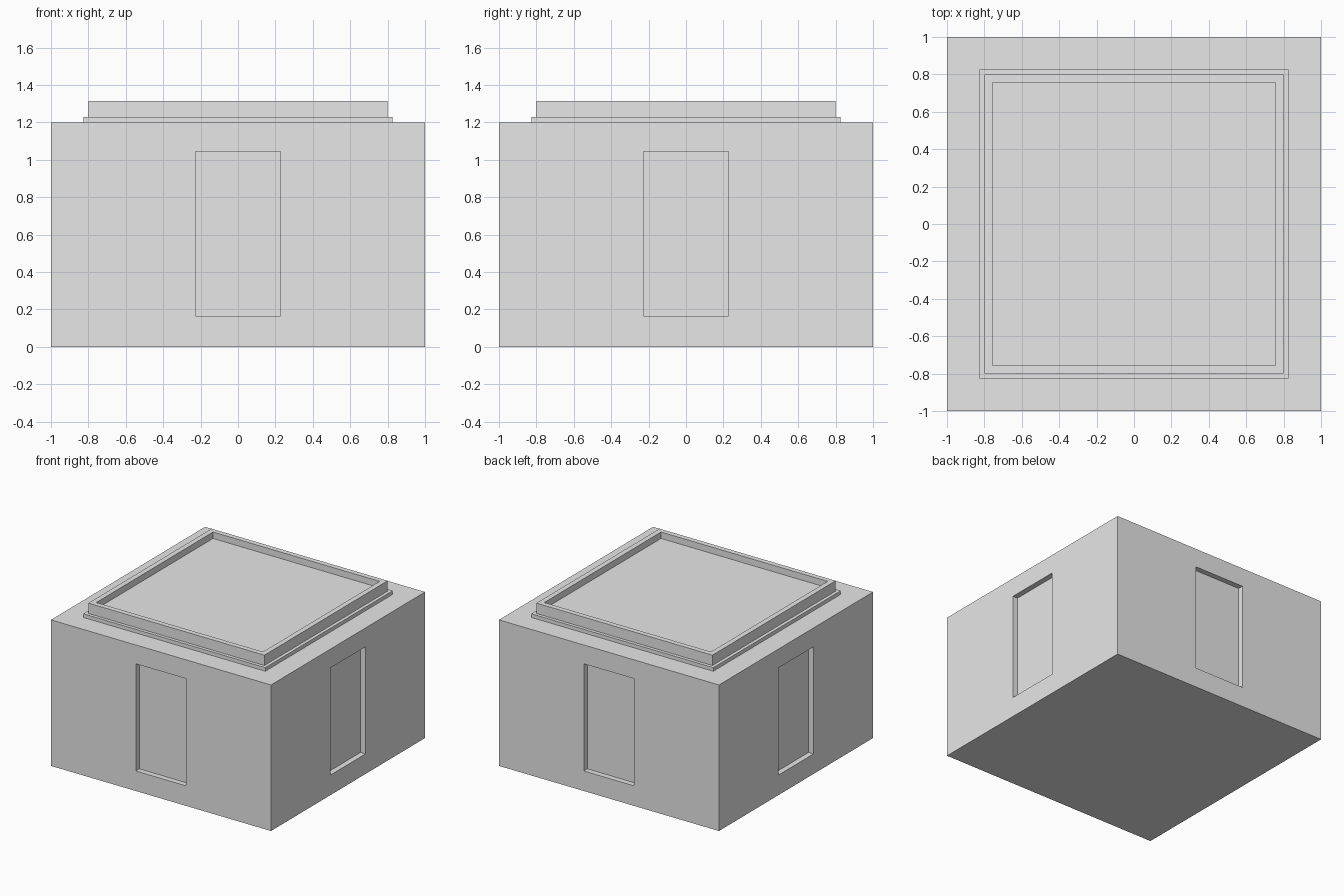
import bpy
import bmesh
from mathutils import Vector

cube = bpy.data.objects.get("Cube")
if cube:
    bpy.data.objects.remove(cube, do_unlink=True)

BODY_TOP = 1.2
LEDGE_TOP = 1.23
RIM_TOP = 1.315
ROOF_DEPTH = 0.053
NICHE_HALF = 0.228
NICHE_LOW, NICHE_HIGH = 0.165, 1.045
NICHE_DEPTH = 0.045

# One plain grey material
grey = bpy.data.materials.new("plain_grey")
grey.use_nodes = True
colour = (0.8, 0.8, 0.8, 1)
grey.diffuse_color = colour
grey.node_tree.nodes["Principled BSDF"].inputs["Base Color"].default_value = colour


def box(half, low, high):
    """Square block as a bmesh."""
    bm = bmesh.new()
    bmesh.ops.create_cube(bm, size=2)
    for v in bm.verts:
        v.co = (v.co.x * half, v.co.y * half, high if v.co.z > 0 else low)
    return bm


def finish(bm, name):
    bm.normal_update()
    mesh = bpy.data.meshes.new(name)
    bm.to_mesh(mesh)
    bm.free()
    mesh.materials.append(grey)
    obj = bpy.data.objects.new(name, mesh)
    bpy.context.collection.objects.link(obj)
    return obj


def push_in(bm, faces, depth):
    """Extrude each face against its own normal."""
    for face in faces:
        shift = -face.normal * depth
        new = bmesh.ops.extrude_discrete_faces(bm, faces=[face])["faces"][0]
        bmesh.ops.translate(bm, verts=new.verts[:], vec=shift)


# Main body with a recessed doorway niche in each wall
bm = box(1, 0, BODY_TOP)
cuts = [(axis, s * NICHE_HALF) for axis in (0, 1) for s in (-1, 1)]
cuts += [(2, NICHE_LOW), (2, NICHE_HIGH)]
for axis, place in cuts:
    normal = Vector((0, 0, 0))
    normal[axis] = 1
    bmesh.ops.bisect_plane(bm, geom=bm.verts[:] + bm.edges[:] + bm.faces[:],
                           plane_co=normal * place, plane_no=normal)
bm.normal_update()
niches = []
for f in bm.faces:
    c = f.calc_center_median()
    if (abs(f.normal.z) < 0.5 and min(abs(c.x), abs(c.y)) < 0.01
            and NICHE_LOW < c.z < NICHE_HIGH):
        niches.append(f)
push_in(bm, niches, NICHE_DEPTH)
finish(bm, "body")

# Thin ledge under the parapet
finish(box(0.827, BODY_TOP, LEDGE_TOP), "roof_ledge")

# Parapet with a sunken roof floor
bm = box(0.8, LEDGE_TOP, RIM_TOP)
bm.normal_update()
top = [f for f in bm.faces if f.normal.z > 0.5]
bmesh.ops.inset_region(bm, faces=top, thickness=0.06)
bm.normal_update()
push_in(bm, top, ROOF_DEPTH)
finish(bm, "roof_parapet")
